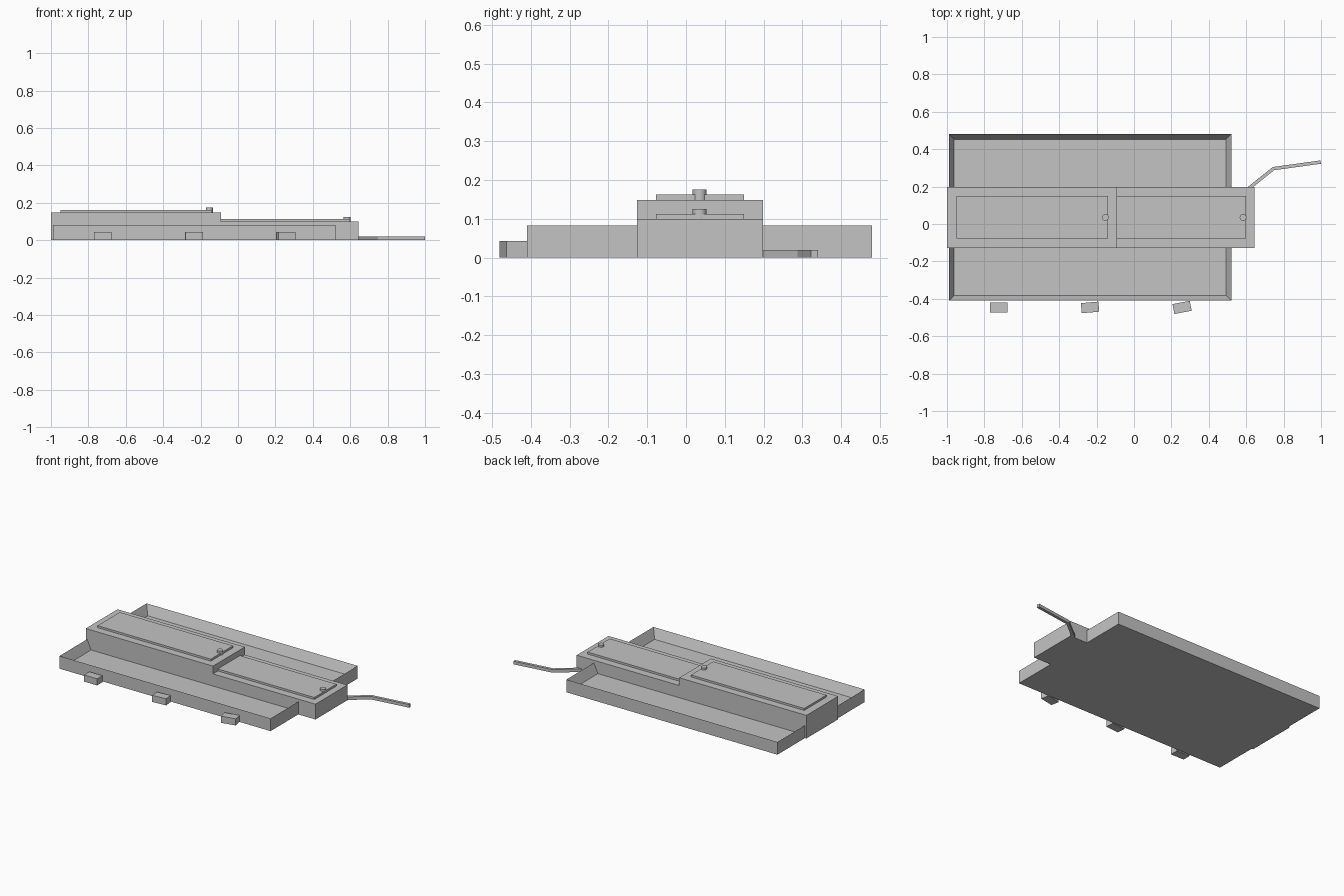
import bpy, bmesh, math
from mathutils import Vector

if "Cube" in bpy.data.objects:
    bpy.data.objects.remove(bpy.data.objects["Cube"])

grey = bpy.data.materials.new("light grey")
grey.diffuse_color = (0.55, 0.55, 0.55, 1)
grey.use_nodes = True
grey.node_tree.nodes["Principled BSDF"].inputs["Base Color"].default_value = grey.diffuse_color


def finish(name, bm):
    bmesh.ops.recalc_face_normals(bm, faces=bm.faces)
    mesh = bpy.data.meshes.new(name)
    bm.to_mesh(mesh)
    bm.free()
    mesh.materials.append(grey)
    obj = bpy.data.objects.new(name, mesh)
    bpy.context.collection.objects.link(obj)
    return obj


def extrude(name, points, offset):
    """Closed solid from a flat outline pushed along an offset."""
    bm = bmesh.new()
    face = bm.faces.new([bm.verts.new(p) for p in points])
    new = bmesh.ops.extrude_face_region(bm, geom=[face], use_keep_orig=True)
    verts = [g for g in new["geom"] if isinstance(g, bmesh.types.BMVert)]
    bmesh.ops.translate(bm, verts=verts, vec=offset)
    return finish(name, bm)


def box(name, x0, x1, y0, y1, z0, z1):
    base = [(x0, y0, z0), (x1, y0, z0), (x1, y1, z0), (x0, y1, z0)]
    return extrude(name, base, (0, 0, z1 - z0))


# Wide open tray: a box with its top inset and sunk
tray = box("tray", -0.99, 0.52, -0.41, 0.48, 0, 0.082)
bm = bmesh.new()
bm.from_mesh(tray.data)
top = max(bm.faces, key=lambda f: f.calc_center_median().z)
bmesh.ops.inset_region(bm, faces=[top], thickness=0.04)
bmesh.ops.translate(bm, verts=top.verts, vec=(0, 0, -0.062))
bm.to_mesh(tray.data)
bm.free()

# Stepped centre housing
step = [(-1, 0), (0.643, 0), (0.643, 0.099), (-0.09, 0.099),
        (-0.09, 0.149), (-1, 0.149)]
extrude("stepped_housing", [(x, -0.127, z) for x, z in step], (0, 0.325, 0))

# Cover plates and round knobs on both levels
for label, x0, x1, z, knob_x in (("upper", -0.95, -0.14, 0.149, -0.153),
                                 ("lower", -0.09, 0.60, 0.099, 0.583)):
    box(label + "_cover", x0, x1, -0.078, 0.149, z, z + 0.013)
    ring = [(knob_x + 0.018 * math.cos(a), 0.035 + 0.018 * math.sin(a), z)
            for a in (math.tau * i / 24 for i in range(24))]
    knob = extrude(label + "_knob", ring, (0, 0, 0.026))
    for p in knob.data.polygons:
        p.use_smooth = abs(p.normal.z) < 0.5
    for e in knob.data.edges:
        a, b = (knob.data.vertices[i].co.z for i in e.vertices)
        e.use_edge_sharp = abs(a - b) < 0.001

# Loose small blocks along the front
for i, (x, y, turn) in enumerate(((-0.723, -0.447, 0), (-0.235, -0.446, 5),
                                  (0.257, -0.446, 11))):
    block = box(f"small_block_{i + 1}", -0.047, 0.047, -0.027, 0.027, 0, 0.043)
    block.location = (x, y, 0)
    block.rotation_euler.z = math.radians(turn)

# Bent cord at the back right, mitred at the bend
path = [Vector(p) for p in ((0.59, 0.172), (0.745, 0.296), (0.998, 0.331))]
dirs = [(path[1] - path[0]).normalized(), (path[2] - path[1]).normalized()]
sides = [Vector((-d.y, d.x)) for d in dirs]
mid = (sides[0] + sides[1]).normalized()
mid /= mid.dot(sides[0])
offs = [s * 0.009 for s in (sides[0], mid, sides[1])]
outline = [p + o for p, o in zip(path, offs)]
outline += [p - o for p, o in reversed(list(zip(path, offs)))]
extrude("cord", [(p.x, p.y, 0) for p in outline], (0, 0, 0.02))
